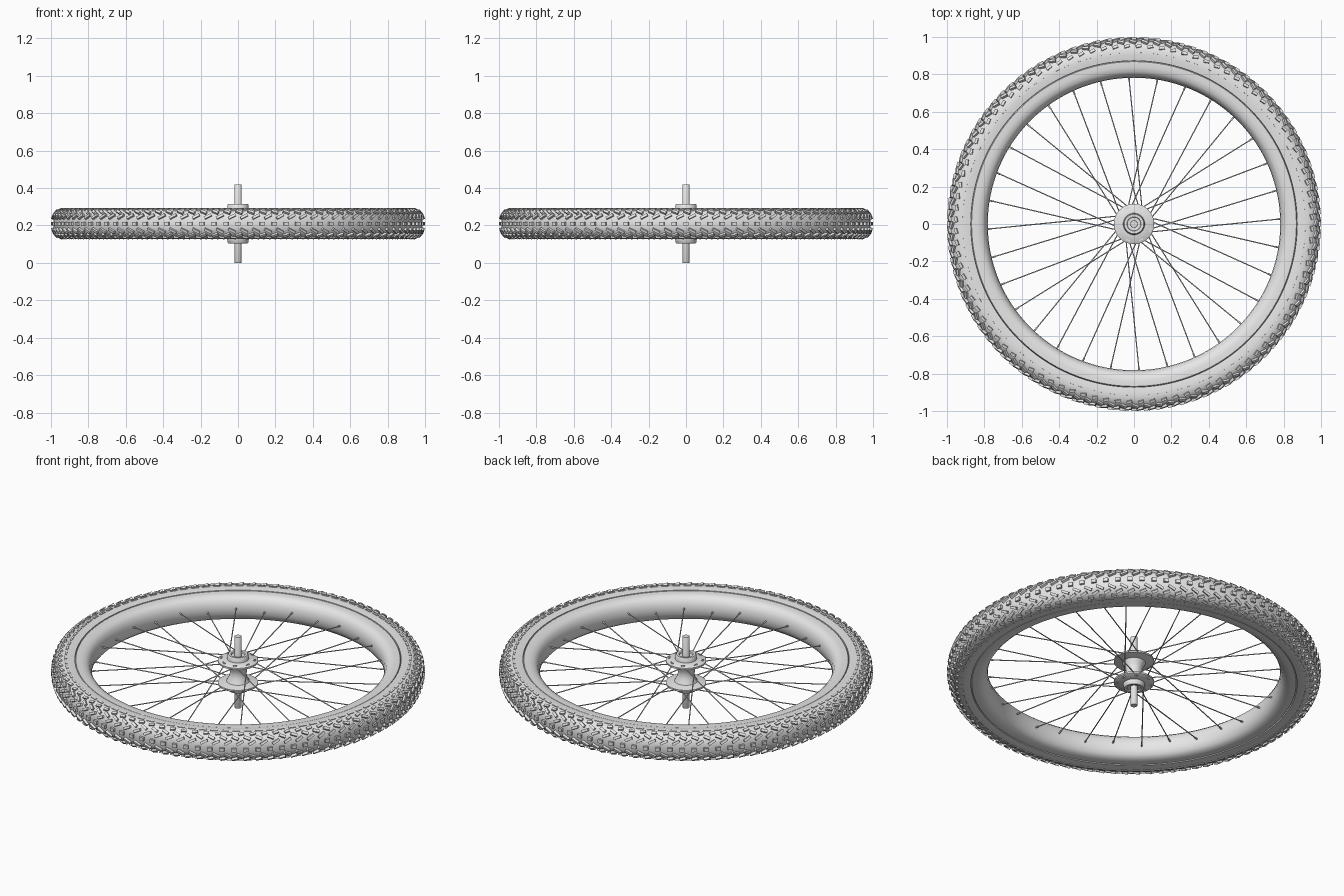
import bpy, bmesh
from math import sin, cos, pi, radians, atan2, copysign
from mathutils import Matrix, Vector

cube = bpy.data.objects.get("Cube")
if cube:
    bpy.data.objects.remove(cube)

MID = 0.21          # height of the wheel's centre plane
SPOKES = 32
REPEATS = 96        # tread pattern repeats round the tyre

grey = bpy.data.materials.new("plain_grey")
grey.use_nodes = True
grey.diffuse_color = (0.8, 0.8, 0.8, 1)
grey.node_tree.nodes["Principled BSDF"].inputs["Base Color"].default_value = (0.8, 0.8, 0.8, 1)


def finish(name, bm, smooth=None):
    """Turn a bmesh into an object lifted to the wheel's centre plane."""
    bmesh.ops.remove_doubles(bm, verts=bm.verts, dist=0.00005)
    bmesh.ops.recalc_face_normals(bm, faces=bm.faces)
    mesh = bpy.data.meshes.new(name)
    bm.to_mesh(mesh)
    bm.free()
    mesh.materials.append(grey)
    obj = bpy.data.objects.new(name, mesh)
    obj.location.z = MID
    bpy.context.collection.objects.link(obj)
    if smooth:
        bpy.ops.object.select_all(action="DESELECT")
        obj.select_set(True)
        bpy.context.view_layer.objects.active = obj
        bpy.ops.object.shade_smooth_by_angle(angle=radians(smooth))
    return obj


def lathe(name, profile, steps, closed=False, smooth=35):
    """Spin a (radius, height) profile round the axle."""
    bm = bmesh.new()
    verts = [bm.verts.new((r, 0, z)) for r, z in profile]
    pairs = list(zip(verts, verts[1:]))
    if closed:
        pairs.append((verts[-1], verts[0]))
    edges = [bm.edges.new(p) for p in pairs]
    bmesh.ops.spin(bm, geom=verts + edges, axis=(0, 0, 1), cent=(0, 0, 0),
                   angle=2 * pi, steps=steps)
    return finish(name, bm, smooth)


def mirrored(half):
    """Add the lower half of a profile given from the top down."""
    return half + [(r, -z) for r, z in reversed(half) if z > 0]


def tyre_point(t):
    """Point on the squarish tyre section; t runs from -90 to 90 degrees."""
    s = sin(t)
    return 0.905 + 0.083 * max(cos(t), 0) ** 0.8, 0.08 * copysign(abs(s) ** 0.8, s)


# Tyre carcass
section = [tyre_point(radians(a)) for a in range(90, -91, -10)]
lathe("tyre", [(0.872, 0.06), (0.873, 0.075)] + section + [(0.873, -0.075), (0.872, -0.06)],
      128, closed=True)

# Rim with a rounded inner wall
lathe("rim", mirrored([(0.874, 0.06), (0.868, 0.073), (0.84, 0.073), (0.815, 0.068),
                       (0.797, 0.053), (0.786, 0.028), (0.782, 0)]), 128, closed=True)

# Hub barrel, flanges and bearing collars
lathe("hub", mirrored([(0.018, 0.095), (0.036, 0.096), (0.038, 0.104), (0.052, 0.105),
                       (0.056, 0.1), (0.058, 0.078), (0.104, 0.073), (0.108, 0.07),
                       (0.108, 0.06), (0.062, 0.052), (0.048, 0.025), (0.042, 0)]), 48)

# Axle
lathe("axle", [(0, 0.21), (0.018, 0.21), (0.02, 0.207), (0.02, -0.207),
               (0.018, -0.21), (0, -0.21)], 32)


# Tread: rows of (section angle, turn offset, slant, length round the tyre, width)
rows = [(0, 0, 0, 0.026, 0.020),
        (22, 0.5, 28, 0.042, 0.014),
        (42, 0.1, -25, 0.036, 0.015),
        (62, 0.6, 15, 0.030, 0.015),
        (82, 0.2, 0, 0.040, 0.012)]
bm = bmesh.new()
for angle, offset, slant, length, width in rows:
    for side in ((1, -1) if angle else (1,)):
        t = radians(angle) * side
        r, z = tyre_point(t)
        (r0, z0), (r1, z1) = tyre_point(t - 0.05), tyre_point(t + 0.05)
        tilt = atan2(r0 - r1, z1 - z0)
        height = 0.024 if angle < 50 else 0.016 if angle < 70 else 0.006
        block = (Matrix.Translation((r, 0, z)) @ Matrix.Rotation(-tilt, 4, "Y")
                 @ Matrix.Rotation(radians(slant) * side, 4, "X")
                 @ Matrix.Diagonal((height, length, width, 1)))
        for i in range(REPEATS):
            turn = Matrix.Rotation(2 * pi * (i + offset) / REPEATS, 4, "Z")
            bmesh.ops.create_cube(bm, size=1, matrix=turn @ block)
finish("tread_blocks", bm)


def rod(bm, a, b, radius, sides):
    """Add a closed cylinder from a to b."""
    d = b - a
    place = Matrix.Translation((a + b) / 2) @ d.to_track_quat("Z", "Y").to_matrix().to_4x4()
    bmesh.ops.create_cone(bm, cap_ends=True, segments=sides, radius1=radius,
                          radius2=radius, depth=d.length, matrix=place)


def polar(r, a, z):
    return Vector((r * cos(a), r * sin(a), z))


# Crossed spokes, with nipples at the rim and heads on the flanges
spokes, nipples, heads = bmesh.new(), bmesh.new(), bmesh.new()
for i in range(SPOKES):
    side = 1 if i % 2 else -1
    lean = radians(30) * (1 if i // 2 % 2 else -1)
    a = 2 * pi * i / SPOKES + radians(2)
    inner = polar(0.092, a + lean, side * 0.066)
    outer = polar(0.785, a, side * 0.008)
    rod(spokes, inner, outer, 0.003, 8)
    rod(nipples, outer.lerp(inner, 0.035), outer, 0.0045, 8)
    rod(heads, polar(0.092, a + lean, side * 0.068),
        polar(0.092, a + lean, side * 0.079), 0.005, 8)
finish("spokes", spokes, 50)
finish("spoke_nipples", nipples, 50)
finish("spoke_heads", heads, 50)
